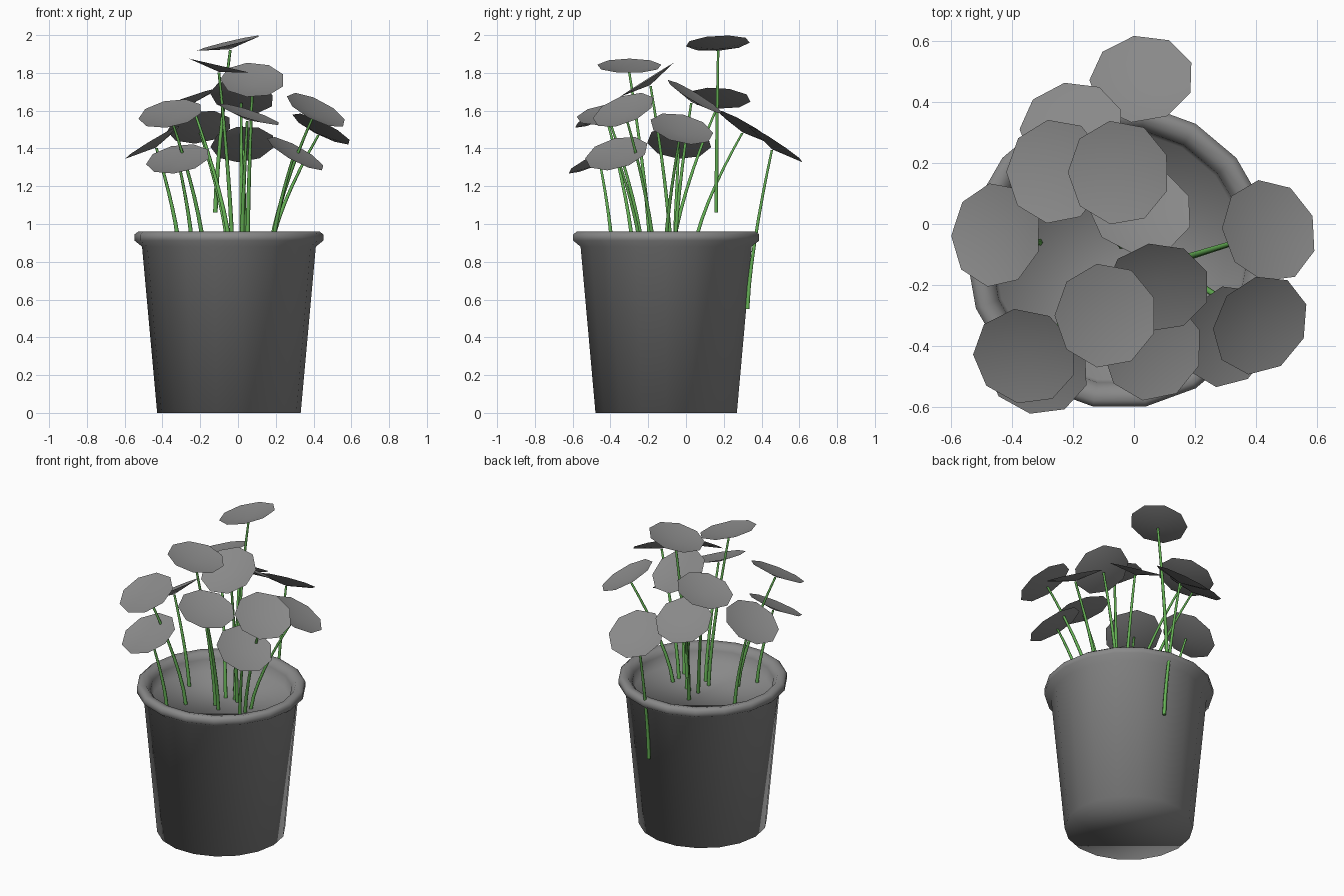
import bpy, bmesh, math
from mathutils import Vector

if "Cube" in bpy.data.objects:
    bpy.data.objects.remove(bpy.data.objects["Cube"], do_unlink=True)


def make_material(name, rgb):
    mat = bpy.data.materials.new(name)
    mat.use_nodes = True
    mat.diffuse_color = (*rgb, 1)
    mat.node_tree.nodes["Principled BSDF"].inputs["Base Color"].default_value = (*rgb, 1)
    return mat


GRAY = make_material("gray", (0.25, 0.25, 0.25))
GREEN = make_material("stem green", (0.13, 0.44, 0.09))


def finish(name, bm, mat, angle):
    mesh = bpy.data.meshes.new(name)
    bm.to_mesh(mesh)
    bm.free()
    mesh.materials.append(mat)
    obj = bpy.data.objects.new(name, mesh)
    bpy.context.collection.objects.link(obj)
    bpy.ops.object.select_all(action='DESELECT')
    obj.select_set(True)
    bpy.context.view_layer.objects.active = obj
    bpy.ops.object.shade_smooth_by_angle(angle=math.radians(angle))


# A capped tube through rings given as (centre, radius)
def make_tube(name, rings, sides, mat, angle):
    bm = bmesh.new()
    loops = []
    for centre, r in rings:
        loops.append([bm.verts.new(centre + Vector((r * math.cos(math.tau * i / sides),
                                                    r * math.sin(math.tau * i / sides), 0)))
                      for i in range(sides)])
    for lower, upper in zip(loops, loops[1:]):
        for i in range(sides):
            j = (i + 1) % sides
            bm.faces.new((lower[i], lower[j], upper[j], upper[i]))
    bm.faces.new(loops[0][::-1])
    bm.faces.new(loops[-1])
    finish(name, bm, mat, angle)


# Pot: tapered wall, rolled rim and soil surface as one smooth shell
POT = [(0.38, 0), (0.46, 0.88), (0.5, 0.912), (0.5, 0.945), (0.48, 0.96),
       (0.445, 0.953), (0.42, 0.92), (0.41, 0.85)]
make_tube("pot", [(Vector((-0.048, -0.105, z)), r) for r, z in POT], 18, GRAY, 180)


# Leaf: a shallow nine-sided dish tilted along its normal
def make_leaf(name, middle, normal, radius=0.172, sides=9, depth=0.033):
    bm = bmesh.new()
    tilt = Vector((0, 0, 1)).rotation_difference(normal).to_matrix()
    hub = bm.verts.new(middle)
    rim = []
    for i in range(sides):
        a = math.tau * (i + 0.5) / sides
        rim.append(bm.verts.new(middle + tilt @ Vector((radius * math.cos(a), radius * math.sin(a), depth))))
    for i in range(sides):
        bm.faces.new((hub, rim[i], rim[(i + 1) % sides]))
    finish(name, bm, GRAY, 60)


# Stem: a thin tube that leans outward more as it rises
def make_stem(name, base, tip, radius=0.012, steps=7):
    rings = []
    for k in range(steps + 1):
        t = k / steps
        centre = base.lerp(tip, t ** 1.4)
        centre.z = base.z + (tip.z - base.z) * t
        rings.append((centre, radius * (1 - 0.4 * t)))
    make_tube(name, rings, 6, GREEN, 70)


# Each plant: leaf centre, leaf slopes, stem base
SOIL = 0.845
PLANTS = [
    ((0.028, 0.457, 1.395), (0.1, -0.66), (0.04, 0.325, 0.55)),
    ((-0.20, 0.30, 1.485), (0.15, -0.58), (-0.05, 0.04, SOIL)),
    ((-0.245, 0.17, 1.635), (0.34, -0.06), (-0.04, -0.07, SOIL)),
    ((-0.042, 0.17, 1.925), (0.24, 0.06), (-0.12, 0.16, 1.06)),
    ((-0.434, -0.038, 1.405), (0.6, -0.08), (-0.31, -0.06, SOIL)),
    ((0.428, -0.03, 1.475), (-0.5, -0.24), (0.17, -0.11, SOIL)),
    ((0.40, -0.32, 1.575), (-0.5, 0.38), (0.17, -0.17, SOIL)),
    ((0.29, -0.36, 1.345), (-0.55, 0.27), (0.18, -0.24, SOIL)),
    ((0.05, -0.405, 1.55), (-0.33, 0.14), (0.02, -0.23, SOIL)),
    ((-0.10, -0.30, 1.805), (-0.23, 0.0), (-0.03, -0.19, SOIL)),
    ((0.077, -0.19, 1.735), (-0.02, 0.63), (0.05, -0.08, SOIL)),
    ((0.017, 0.03, 1.645), (-0.15, -0.6), (0.02, -0.06, SOIL)),
    ((-0.352, -0.42, 1.555), (0.18, 0.46), (-0.18, -0.28, SOIL)),
    ((-0.312, -0.455, 1.315), (0.18, 0.48), (-0.24, -0.39, SOIL)),
]
for number, (middle, (slope_x, slope_y), base) in enumerate(PLANTS, 1):
    middle = Vector(middle)
    normal = Vector((-slope_x, -slope_y, 1)).normalized()
    make_leaf(f"leaf_{number}", middle, normal)
    make_stem(f"stem_{number}", Vector(base), middle - normal * 0.004)
